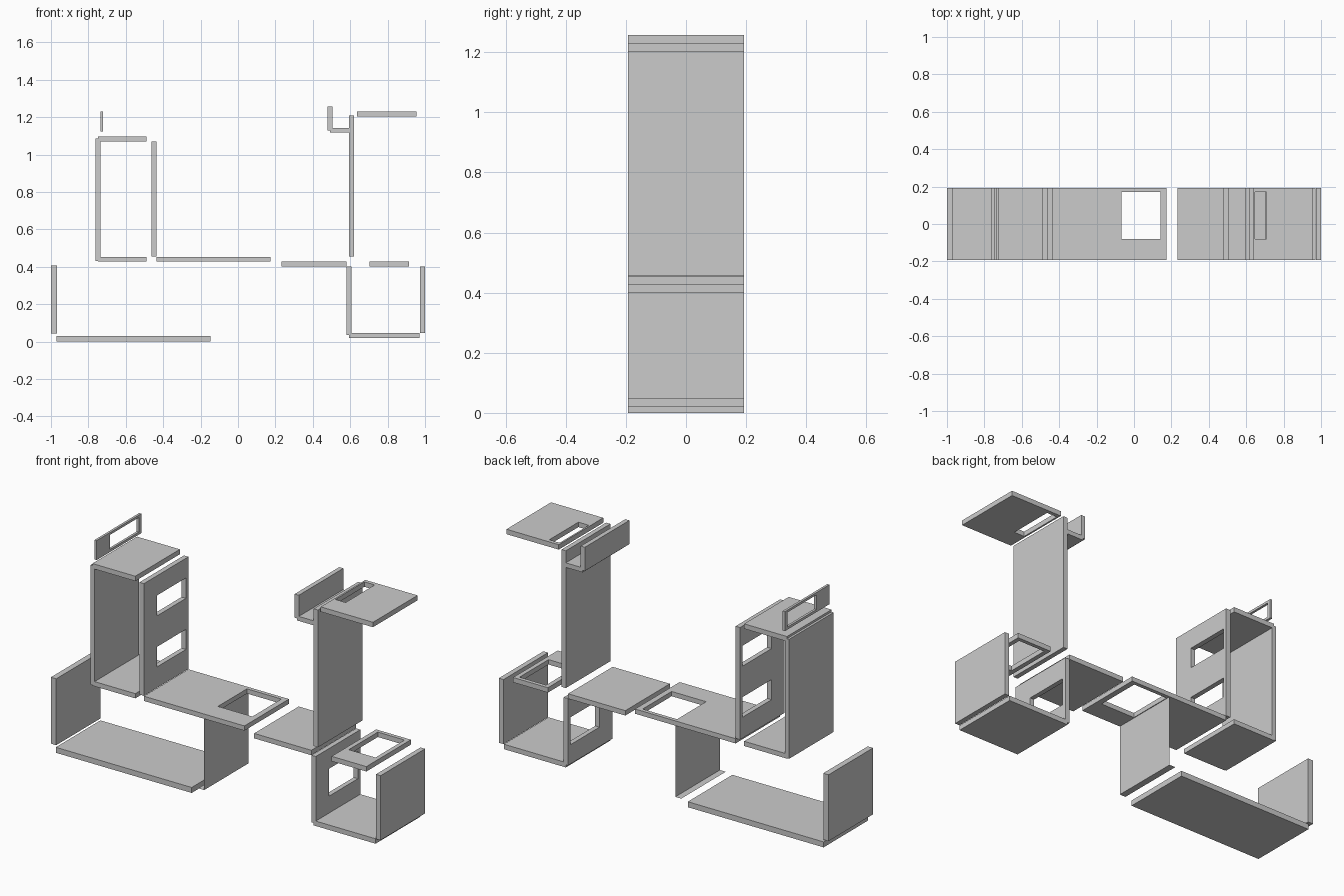
import bpy
import bmesh

if "Cube" in bpy.data.objects:
    bpy.data.objects.remove(bpy.data.objects["Cube"])

D = 0.193            # half depth shared by all boards
HY = (-0.08, 0.172)  # shared depth range of the openings


def board(name, x, z, holes=(), flat=False):
    """Board spanning x and z ranges and the full depth.
    flat=True: holes are (x0, x1) and cut vertically;
    otherwise holes are (z0, z1) and cut along x. flat boards lie down."""
    u, (w0, w1) = (x, z) if flat else (z, x)
    us = sorted({*u, *(c for h in holes for c in h)})
    ys = sorted({-D, D, *(HY if holes else ())})
    bm = bmesh.new()

    def point(a, y):
        return (a, y, w0) if flat else (w0, y, a)

    grid = [[bm.verts.new(point(a, y)) for y in ys] for a in us]
    for i in range(len(us) - 1):
        for j in range(len(ys) - 1):
            if j == 1 and (us[i], us[i + 1]) in holes:
                continue
            bm.faces.new((grid[i][j], grid[i + 1][j], grid[i + 1][j + 1], grid[i][j + 1]))
    # thickness (zero-thickness sheets stay single faces)
    if w1 > w0:
        new = bmesh.ops.extrude_face_region(bm, geom=bm.faces[:], use_keep_orig=True)["geom"]
        move = (0, 0, w1 - w0) if flat else (w1 - w0, 0, 0)
        bmesh.ops.translate(bm, vec=move, verts=[v for v in new if isinstance(v, bmesh.types.BMVert)])
    bmesh.ops.recalc_face_normals(bm, faces=bm.faces[:])
    mesh = bpy.data.meshes.new(name)
    bm.to_mesh(mesh)
    bm.free()
    obj = bpy.data.objects.new(name, mesh)
    bpy.context.collection.objects.link(obj)
    return obj


def shelf(name, x, z, holes=()):
    return board(name, x, z, holes, flat=True)


# low tray on the left
board("low_end_wall", (-1.0, -0.968), (0.042, 0.406))
shelf("low_base", (-0.97, -0.146), (0.0, 0.03))

# thin hanging sheet with its folded foot
board("hanging_sheet", (-0.07, -0.07), (0.036, 0.43))
shelf("sheet_foot", (-0.106, -0.07), (0.036, 0.036))

# tall open box on the left
board("tall_box_side", (-0.761, -0.735), (0.43, 1.085))
shelf("tall_box_top", (-0.748, -0.488), (1.07, 1.097))
shelf("tall_box_bottom", (-0.748, -0.488), (0.427, 0.453))
board("window_panel", (-0.463, -0.436), (0.455, 1.07), ((0.57, 0.68), (0.85, 0.962)))
board("top_frame", (-0.735, -0.722), (1.123, 1.23), ((1.137, 1.217),))

# middle shelves
shelf("middle_shelf", (-0.436, 0.174), (0.427, 0.453), ((-0.066, 0.143),))
shelf("right_shelf", (0.233, 0.58), (0.401, 0.428))

# low open box on the right
board("low_box_inner_wall", (0.581, 0.607), (0.034, 0.401), ((0.14, 0.29),))
shelf("low_box_floor", (0.594, 0.97), (0.02, 0.047))
board("low_box_outer_wall", (0.972, 1.0), (0.047, 0.401))
shelf("low_box_ring", (0.703, 0.914), (0.401, 0.428), ((0.728, 0.89),))

# tall post with top tray and platform
board("tall_post", (0.594, 0.62), (0.455, 1.208))
board("tray_lip", (0.479, 0.504), (1.128, 1.258))
shelf("tray_floor", (0.492, 0.594), (1.117, 1.142))
shelf("top_platform", (0.637, 0.954), (1.203, 1.23), ((0.646, 0.709),))
